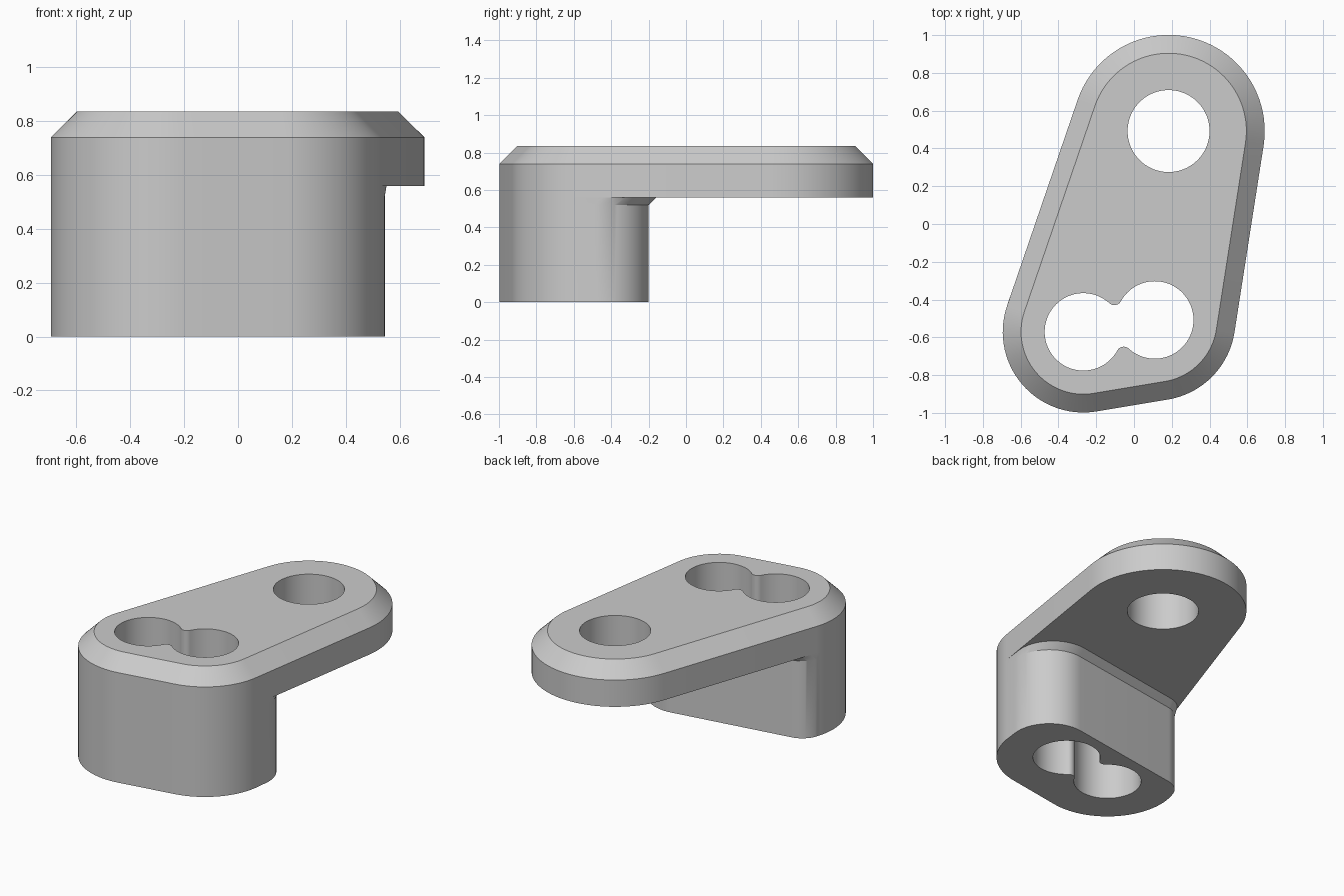
import bpy, bmesh, math
from mathutils import Vector

if "Cube" in bpy.data.objects:
    bpy.data.objects.remove(bpy.data.objects["Cube"])

grey = bpy.data.materials.new("light_grey")
grey.use_nodes = True
colour = (0.6, 0.6, 0.6, 1)
grey.diffuse_color = colour
grey.node_tree.nodes["Principled BSDF"].inputs["Base Color"].default_value = colour

# Layout: one hole at the back, two joined holes in the front
BACK, LEFT, RIGHT = Vector((0.183, 0.492)), Vector((-0.268, -0.571)), Vector((0.11, -0.508))
R_BACK, R_FRONT = 0.509, 0.427
TILT = math.degrees(math.atan2(*(RIGHT - LEFT).yx))


def tangent_angle(a, ra, b, rb):
    """Angle of the outward normal where a belt leaves disc a towards disc b."""
    d = b - a
    return math.degrees(math.atan2(d.y, d.x) - math.acos((ra - rb) / d.length))


SIDE_R = tangent_angle(RIGHT, R_FRONT, BACK, R_BACK)
SIDE_L = tangent_angle(BACK, R_BACK, LEFT, R_FRONT) % 360
FRONT = TILT - 90


def outline(arcs):
    """Chain of arcs (centre, radius, start, end in degrees)."""
    pts = []
    for c, r, a0, a1 in arcs:
        n = max(8, round(abs(a1 - a0) / 4))
        for i in range(n + 1):
            a = math.radians(a0 + (a1 - a0) * i / n)
            p = c + r * Vector((math.cos(a), math.sin(a)))
            pts.append(p)
    return [p for i, p in enumerate(pts) if (p - pts[i - 1]).length > 1e-4]


def loft(name, layers):
    """Closed solid through (outline, height) layers."""
    bm = bmesh.new()
    rings = [[bm.verts.new((p.x, p.y, z)) for p in pts] for pts, z in layers]
    bm.faces.new(rings[0][::-1])
    bm.faces.new(rings[-1])
    for lo, hi in zip(rings, rings[1:]):
        for i in range(len(lo)):
            bm.faces.new((lo[i - 1], lo[i], hi[i], hi[i - 1]))
    bmesh.ops.recalc_face_normals(bm, faces=bm.faces)
    mesh = bpy.data.meshes.new(name)
    bm.to_mesh(mesh)
    bm.free()
    mesh.materials.append(grey)
    obj = bpy.data.objects.new(name, mesh)
    bpy.context.collection.objects.link(obj)
    return obj


def plate_outline(inset):
    return outline([(BACK, R_BACK - inset, SIDE_R, SIDE_L),
                    (LEFT, R_FRONT - inset, SIDE_L, FRONT + 360),
                    (RIGHT, R_FRONT - inset, FRONT, SIDE_R)])


def block_outline(flare):
    """Front follows the plate; the rounded back corners slide along its sides."""
    def slide(side, sign):
        a = math.radians(side + sign * 90)
        return flare * 1.08 * Vector((math.cos(a), math.sin(a)))
    return outline([(Vector((0.295, -0.45)) + slide(SIDE_R, 1), 0.25, SIDE_R, TILT + 90),
                    (Vector((-0.53, -0.48)) + slide(SIDE_L, -1), 0.15, TILT + 90, SIDE_L),
                    (LEFT, R_FRONT, SIDE_L, FRONT + 360),
                    (RIGHT, R_FRONT, FRONT, SIDE_R)])


def double_hole_outline(r=0.205, fillet=0.039):
    """Two overlapping circles with rounded cusps."""
    mid, half = (LEFT + RIGHT) / 2, (RIGHT - LEFT).length / 2
    h = math.sqrt((r + fillet) ** 2 - half ** 2)
    t = math.radians(TILT)
    up = Vector((-math.sin(t), math.cos(t))) * h
    a = math.degrees(math.atan2(h, half))
    return outline([(RIGHT, r, TILT + a - 180, TILT + 180 - a),
                    (mid + up, fillet, TILT - a, TILT + a - 180),
                    (LEFT, r, TILT + a, TILT + 360 - a),
                    (mid - up, fillet, TILT + 180 - a, TILT + a)])


# Solid parts
plate = loft("top_plate", [(plate_outline(0), 0.56), (plate_outline(0), 0.74),
                           (plate_outline(0.097), 0.836)])
block = loft("lower_block", [(block_outline(0), 0), (block_outline(0), 0.52),
                             (block_outline(0.04), 0.56)])

# Hole cutters
round_hole = outline([(BACK, 0.217, 0, 360)])
cutters = [loft("round_hole_cutter", [(round_hole, 0.3), (round_hole, 1)]),
           loft("double_hole_cutter", [(double_hole_outline(), -0.2), (double_hole_outline(), 1)])]

for obj, cuts in ((plate, cutters), (block, cutters[1:])):
    bpy.ops.object.select_all(action="DESELECT")
    bpy.context.view_layer.objects.active = obj
    obj.select_set(True)
    for cutter in cuts:
        mod = obj.modifiers.new("hole", "BOOLEAN")
        mod.object, mod.operation, mod.solver = cutter, "DIFFERENCE", "EXACT"
        bpy.ops.object.modifier_apply(modifier=mod.name)
    bpy.ops.object.shade_smooth_by_angle(angle=math.radians(25))

for cutter in cutters:
    bpy.data.objects.remove(cutter)
